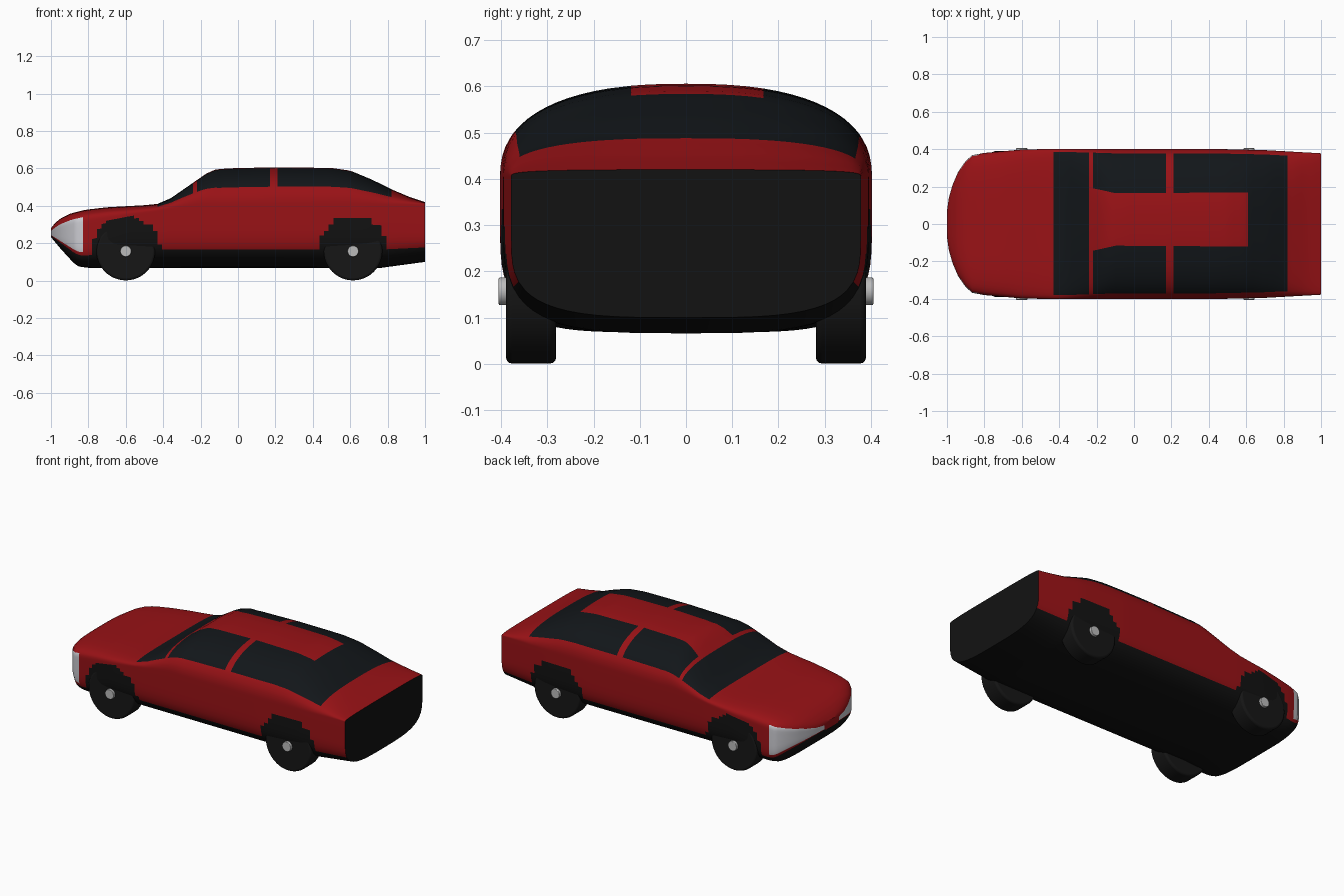
import bpy, bmesh, math
from mathutils import Vector

if "Cube" in bpy.data.objects:
    bpy.data.objects.remove(bpy.data.objects["Cube"])


def material(name, rgb):
    m = bpy.data.materials.new(name)
    m.diffuse_color = (*rgb, 1)
    m.use_nodes = True
    m.node_tree.nodes["Principled BSDF"].inputs["Base Color"].default_value = m.diffuse_color
    return m


RED = material("red_paint", (0.32, 0.006, 0.008))
BLACK = material("black_trim", (0.006, 0.006, 0.006))
GLASS = material("dark_glass", (0.006, 0.008, 0.01))
LAMP = material("lamp_grey", (0.6, 0.6, 0.64))
TYRE = material("tyre_black", (0.008, 0.008, 0.008))
METAL = material("hub_metal", (0.5, 0.5, 0.5))

# Body profiles along the length: (x, value)
TOP = [(-1, .28), (-.98, .305), (-.95, .332), (-.9, .357), (-.82, .378), (-.7, .392), (-.5, .403),
       (-.43, .41), (-.36, .44), (-.22, .537), (-.17, .572), (-.12, .594), (-.05, .6), (.2, .606),
       (.5, .602), (.6, .588), (.72, .538), (.82, .488), (.92, .446), (1, .42)]
BOTTOM = [(-1, .232), (-.95, .172), (-.875, .09), (-.85, .075), (-.8, .068), (.75, .066), (1, .1)]
WIDTH = [(-1, .07), (-.99, .14), (-.97, .21), (-.94, .28), (-.9, .337), (-.865, .368), (-.8, .38),
         (-.6, .398), (-.4, .402), (.4, .402), (.7, .395), (1, .378)]
SHOULDER = [(-1, .256), (-.95, .275), (-.83, .295), (-.6, .34), (-.43, .37), (-.2, .4), (1, .405)]
SILL = [(-1, .254), (-.83, .262), (-.6, .3), (.7, .3), (1, .28)]
UPPER_POW = [(-1, 3), (-.87, 4.5), (-.5, 4), (-.1, 2.4), (.8, 2.5), (1, 3.5)]
LOWER_POW = [(-1, 4), (-.83, 5), (-.6, 3.5), (1, 3.5)]
WHEELS_X = (-.6, .615)


def sample(table, x):
    for (x0, v0), (x1, v1) in zip(table, table[1:]):
        if x <= x1:
            return v0 + (v1 - v0) * (x - x0) / (x1 - x0)
    return table[-1][1]


# Section angles in degrees, upper half then lower half
UP = [0, 2, 5, 10, 15, 22] + list(range(25, 105, 5)) + [103] + list(range(110, 160, 5)) \
    + [158, 165, 170, 175, 178, 180]
LOW = [180, 182, 185, 190, 195, 202] + list(range(210, 331, 6)) + [338, 345, 350, 355, 358, 360]
WALL = 3


def section(x):
    w, top, bot, zu, zl, pu, pl = (sample(t, x) for t in
                                   (WIDTH, TOP, BOTTOM, SHOULDER, SILL, UPPER_POW, LOWER_POW))
    pts = []
    for angles, z0, h, p in ((UP, zu, top - zu, pu), (LOW, zl, zl - bot, pl)):
        for a in angles:
            c, s = math.cos(math.radians(a)), math.sin(math.radians(a))
            pts.append((a, Vector((x, math.copysign(w * abs(c) ** (2 / p), c),
                                   z0 + math.copysign(h * abs(s) ** (2 / p), s)))))
        end = pts[-1]
        # flat flank between shoulder and sill
        for k in range(1, WALL):
            f = k / WALL
            z = zu + (zl - zu) * f if angles is UP else zl + (zu - zl) * f
            pts.append((end[0], Vector((x, end[1].y, z))))
    return pts


def paint(x, z, a):
    near = min(a, abs(a - 180), 360 - a)
    if any(math.hypot(x - wx, z - .158) < .185 for wx in WHEELS_X) and (near < 25 or a > 180):
        return 1
    if 202 < a < 338:
        return 1
    if x < -.83 and near < 15:
        return 3
    if 22 < a < 155 and -.43 < x < .82:
        if x < -.24 or x > .61:
            return 2
        if -.22 < x < .17 or .21 < x < .61:
            return 0 if 70 < a < 103 else 2
    return 0


# Lofted body shell
cuts = [-1, -.99, -.98, -.97, -.955, -.94, -.92, -.9, -.88, -.865, -.85, -.83, -.43, -.24, -.22,
        .17, .21, .61, .82, 1]
xs = []
for a, b in zip(cuts, cuts[1:]):
    n = max(1, round((b - a) / .025))
    xs += [a + (b - a) * i / n for i in range(n)]
xs.append(1)

bm = bmesh.new()
rings, angles = [], []
for x in xs:
    sec = section(x)
    angles = [a for a, _ in sec]
    rings.append([bm.verts.new(v) for _, v in sec])
N = len(angles)
for r0, r1 in zip(rings, rings[1:]):
    for i in range(N):
        j = (i + 1) % N
        f = bm.faces.new((r0[i], r0[j], r1[j], r1[i]))
        a1 = angles[j] if j else 360
        c = f.calc_center_median()
        f.material_index = paint(c.x, c.z, (angles[i] + a1) / 2)
bm.faces.new(rings[0]).material_index = 0
bm.faces.new(rings[-1]).material_index = 1
bmesh.ops.recalc_face_normals(bm, faces=bm.faces)
mesh = bpy.data.meshes.new("car_body")
bm.to_mesh(mesh)
bm.free()
body = bpy.data.objects.new("car_body", mesh)
bpy.context.collection.objects.link(body)
for m in (RED, BLACK, GLASS, LAMP):
    mesh.materials.append(m)


def smooth(obj, angle=35):
    bpy.ops.object.select_all(action='DESELECT')
    obj.select_set(True)
    bpy.context.view_layer.objects.active = obj
    bpy.ops.object.shade_smooth_by_angle(angle=math.radians(angle))


def disc(name, mat, radius, depth, loc, bevel):
    bpy.ops.mesh.primitive_cylinder_add(vertices=48, radius=radius, depth=depth, location=loc,
                                        rotation=(math.pi / 2, 0, 0))
    o = bpy.context.object
    o.name = name
    o.data.materials.append(mat)
    b = o.modifiers.new("rounded_edge", 'BEVEL')
    b.width, b.segments, b.limit_method = bevel, 3, 'ANGLE'
    smooth(o)


smooth(body)

# Wheels with small hub caps
for end, wx in zip(("front", "rear"), WHEELS_X):
    for side, s in (("right", -1), ("left", 1)):
        disc(f"{end}_{side}_wheel", TYRE, .157, .108, (wx, s * .335, .158), .012)
        disc(f"{end}_{side}_hub", METAL, .03, .03, (wx, s * .39, .157), .003)
